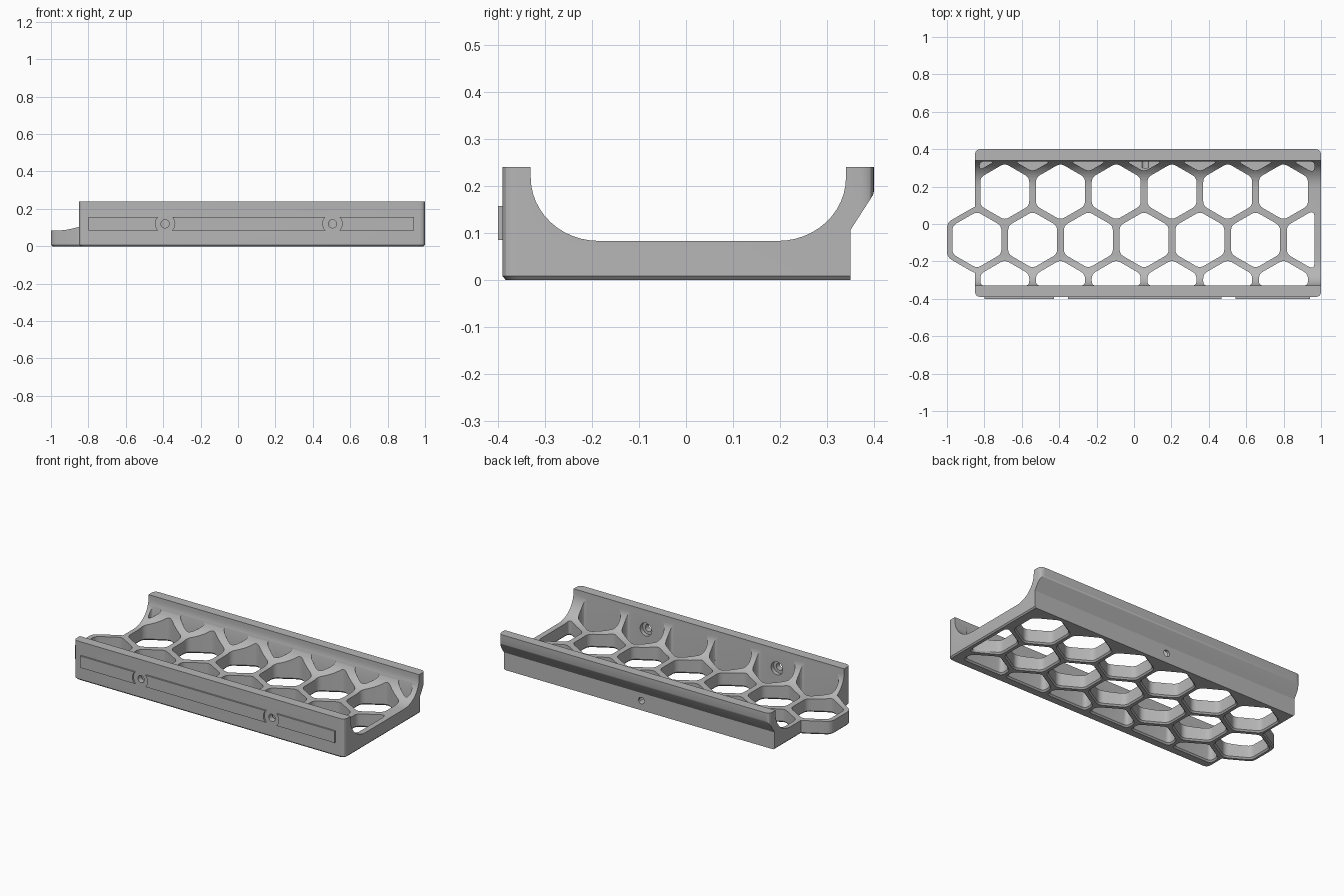
import bpy, bmesh
from math import sin, cos, pi, radians, sqrt
from mathutils import Matrix, Vector

if "Cube" in bpy.data.objects:
    bpy.data.objects.remove(bpy.data.objects["Cube"])

grey = bpy.data.materials.new("plain grey")
grey.use_nodes = True
colour = (0.47, 0.47, 0.47, 1)
grey.diffuse_color = colour
grey.node_tree.nodes["Principled BSDF"].inputs["Base Color"].default_value = colour

PITCH = 0.298                       # honeycomb spacing
ROW = PITCH * sqrt(3) / 2
MID_Y = -0.085                      # centre line of the middle row
FIRST_X = -0.84                     # first cell of the middle row
LEFT, RIGHT, FRONT, BACK = -0.85, 1.0, -0.39, 0.4


def make_object(name, bm):
    bmesh.ops.recalc_face_normals(bm, faces=bm.faces)
    mesh = bpy.data.meshes.new(name)
    bm.to_mesh(mesh)
    bm.free()
    mesh.materials.append(grey)
    ob = bpy.data.objects.new(name, mesh)
    bpy.context.collection.objects.link(ob)
    return ob


def boolean(target, tool, operation):
    mod = target.modifiers.new("bool", "BOOLEAN")
    mod.operation, mod.object, mod.solver = operation, tool, "EXACT"
    bpy.context.view_layer.objects.active = target
    bpy.ops.object.modifier_apply(modifier=mod.name)
    bpy.data.objects.remove(tool)


def hexagon(x, y, apothem):
    r = apothem * 2 / sqrt(3)
    return [Vector((x + r * sin(k * pi / 3), y - r * cos(k * pi / 3))) for k in range(6)]


def clip(points, axis, limit, side):
    """Keep the part of a polygon where side * (coordinate - limit) > 0."""
    out = []
    for i, b in enumerate(points):
        a = points[i - 1]
        da, db = side * (a[axis] - limit), side * (b[axis] - limit)
        if (da > 0) != (db > 0):
            out.append(a.lerp(b, da / (da - db)))
        if db > 0:
            out.append(b)
    return out


def rounded(points, cut, steps=5):
    """Round each corner with a short quadratic curve."""
    out = []
    for i, p in enumerate(points):
        a, b = points[i - 1] - p, points[(i + 1) % len(points)] - p
        a = p + a.normalized() * min(cut, a.length * 0.45)
        b = p + b.normalized() * min(cut, b.length * 0.45)
        for s in range(steps):
            t = s / (steps - 1)
            out.append(a * (1 - t) ** 2 + p * 2 * t * (1 - t) + b * t ** 2)
    return out


def prism(bm, points, rings, matrix=Matrix.Identity(3)):
    """Stack outlines at (height, outward offset) and close both ends."""
    xs, ys = [p[0] for p in points], [p[1] for p in points]
    cx, cy = (max(xs) + min(xs)) / 2, (max(ys) + min(ys)) / 2
    hx, hy = (max(xs) - min(xs)) / 2, (max(ys) - min(ys)) / 2
    loops = [[bm.verts.new(matrix @ Vector((cx + (p[0] - cx) * (1 + d / hx),
                                            cy + (p[1] - cy) * (1 + d / hy), z)))
              for p in points] for z, d in rings]
    n = len(points)
    for low, high in zip(loops, loops[1:]):
        for i in range(n):
            bm.faces.new((low[i - 1], low[i], high[i], high[i - 1]))
    bm.faces.new(loops[0])
    bm.faces.new(loops[-1])


def box_outline(x0, x1, y0, y1):
    return [Vector(p) for p in ((x0, y0), (x1, y0), (x1, y1), (x0, y1))]


def cylinder(bm, x, z, r, y0, y1):
    m = Matrix.Translation((x, (y0 + y1) / 2, z)) @ Matrix.Rotation(radians(90), 4, "X")
    bmesh.ops.create_cone(bm, cap_ends=True, segments=32, radius1=r, radius2=r,
                          depth=y1 - y0, matrix=m)


# Cradle cross-section (y, z), with curved inner corners
profile = [(FRONT, 0), (0.35, 0), (0.35, 0.107), (0.397, 0.18), (BACK, 0.19), (BACK, 0.24), (0.34, 0.24)]
arc = [k * pi / 24 for k in range(13)]
profile += [(0.195 + 0.145 * cos(a), 0.218 - 0.135 * sin(a)) for a in arc]
profile += [(-0.185 - 0.145 * cos(a), 0.218 - 0.135 * sin(a)) for a in reversed(arc)]
profile += [(-0.33, 0.24), (FRONT, 0.24)]
bm = bmesh.new()
prism(bm, profile, [(-1.05, 0), (1.05, 0)], Matrix(((0, 0, 1), (1, 0, 0), (0, 1, 0))))
cradle = make_object("honeycomb_cradle", bm)

# Footprint: rounded rectangle plus a projecting cell at the right end
chamfered = [(-0.001, -0.008), (0.008, 0), (0.5, 0)]
bm = bmesh.new()
prism(bm, rounded(box_outline(LEFT, RIGHT, FRONT, BACK), 0.03), chamfered)
footprint = make_object("footprint", bm)
bm = bmesh.new()
prism(bm, rounded(hexagon(FIRST_X, MID_Y, 0.16), 0.03), chamfered)
boolean(footprint, make_object("end_cell", bm), "UNION")
boolean(cradle, footprint, "INTERSECT")

# Honeycomb openings, clipped at the walls; the rearmost row is blind
bm = bmesh.new()
for row in (-1, 0, 1, 2):
    shift = PITCH / 2 if row % 2 else 0
    for col in range(7):
        x = FIRST_X + shift + col * PITCH
        cell = hexagon(x, MID_Y + row * ROW, 0.131)
        cell = clip(cell, 0, 0.965, -1)
        if row != 0:
            cell = clip(cell, 0, -0.825, 1)
        cell = clip(clip(cell, 1, -0.33, 1), 1, 0.334, -1)
        if len(cell) < 3 or x > RIGHT:
            continue
        rings = [(0.05, 0), (0.5, 0)] if row == 2 else [(-0.001, 0.009), (0.009, 0), (0.5, 0)]
        prism(bm, rounded(cell, 0.025), rings)
boolean(cradle, make_object("cells", bm), "DIFFERENCE")

# Screw holes: two through the front wall, one blind in the back
SCREWS = (-0.39, 0.505)
bm = bmesh.new()
for x in SCREWS:
    cylinder(bm, x, 0.12, 0.022, -0.45, -0.35)
boolean(cradle, make_object("holes", bm), "DIFFERENCE")
bm = bmesh.new()
for x in SCREWS:
    cylinder(bm, x, 0.12, 0.04, -0.355, -0.27)
cylinder(bm, 0.06, 0.06, 0.02, 0.3, 0.42)
boolean(cradle, make_object("counterbores", bm), "DIFFERENCE")

# Raised strips on the front, hollowed around the screws
bm = bmesh.new()
prism(bm, box_outline(-0.8, 0.94, -0.4, -0.385), [(0.085, 0), (0.157, 0)])
strips = make_object("front_strips", bm)
bm = bmesh.new()
for x in SCREWS:
    cylinder(bm, x, 0.121, 0.052, -0.45, -0.35)
boolean(strips, make_object("strip_gaps", bm), "DIFFERENCE")

for ob in (cradle, strips):
    bpy.ops.object.select_all(action="DESELECT")
    ob.select_set(True)
    bpy.context.view_layer.objects.active = ob
    bpy.ops.object.shade_smooth_by_angle(angle=radians(25))
